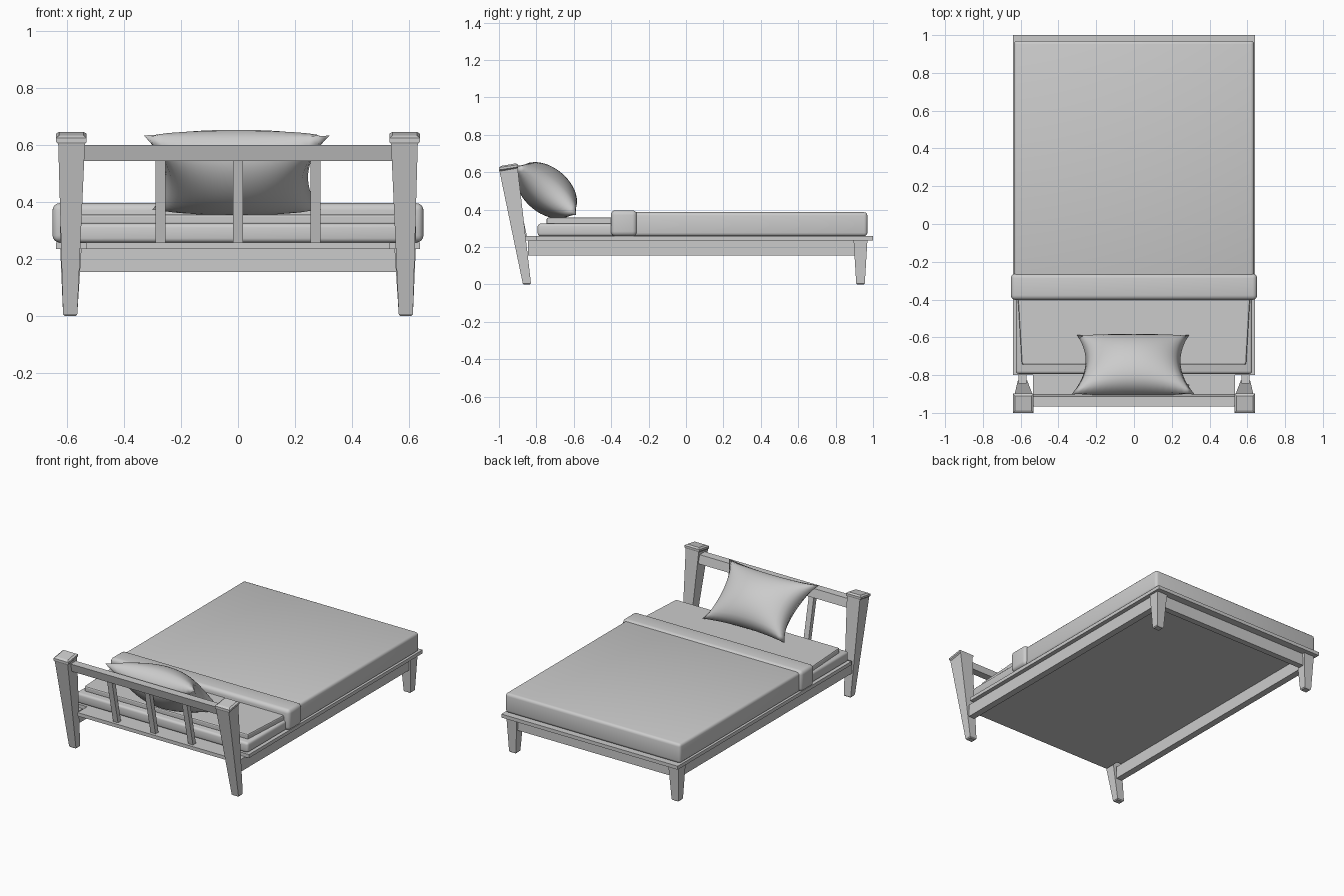
import bpy, bmesh
from mathutils import Matrix, Vector

if "Cube" in bpy.data.objects:
    bpy.data.objects.remove(bpy.data.objects["Cube"], do_unlink=True)

GREY = (0.6, 0.6, 0.6, 1)
grey = bpy.data.materials.new("plain grey")
grey.use_nodes = True
grey.diffuse_color = GREY
grey.node_tree.nodes["Principled BSDF"].inputs["Base Color"].default_value = GREY


def finish(name, bm, bevel=0, segments=1, smooth=False):
    bmesh.ops.recalc_face_normals(bm, faces=bm.faces)
    mesh = bpy.data.meshes.new(name)
    bm.to_mesh(mesh)
    bm.free()
    mesh.materials.append(grey)
    obj = bpy.data.objects.new(name, mesh)
    bpy.context.collection.objects.link(obj)
    if bevel:
        mod = obj.modifiers.new("soft edges", "BEVEL")
        mod.width, mod.segments = bevel, segments
    if smooth:
        for poly in mesh.polygons:
            poly.use_smooth = True
    return obj


def loft(name, rings, **style):
    """Stack rectangles (x0, x1, y0, y1, z front, z back) into a solid."""
    bm = bmesh.new()
    loops = []
    for x0, x1, y0, y1, zf, zb in rings:
        corners = [(x0, y0, zf), (x1, y0, zf), (x1, y1, zb), (x0, y1, zb)]
        loops.append([bm.verts.new(c) for c in corners])
    bm.faces.new(loops[0])
    bm.faces.new(loops[-1])
    for low, high in zip(loops, loops[1:]):
        for i in range(4):
            j = (i + 1) % 4
            bm.faces.new((low[i], low[j], high[j], high[i]))
    return finish(name, bm, **style)


def box(name, x0, x1, y0, y1, z0, z1, **style):
    return loft(name, [(x0, x1, y0, y1, z, z) for z in (z0, z1)], **style)


def mirrored(name, rings):
    loft("left_" + name, rings)
    loft("right_" + name, [(-b, -a, *rest) for a, b, *rest in rings])


# Leaning head posts with chamfered caps
mirrored("head_post", [
    (0.57, 0.61, -0.868, -0.834, 0, 0),
    (0.565, 0.615, -0.873, -0.829, 0.006, 0.006),
    (0.538, 0.632, -0.997, -0.9, 0.605, 0.622),
    (0.532, 0.64, -1.0, -0.898, 0.612, 0.628),
    (0.532, 0.64, -1.0, -0.898, 0.625, 0.64),
    (0.543, 0.629, -0.987, -0.91, 0.634, 0.647)])

# Short tapered foot legs
mirrored("foot_leg", [
    (0.57, 0.61, 0.914, 0.952, 0, 0),
    (0.565, 0.615, 0.91, 0.956, 0.006, 0.006),
    (0.55, 0.625, 0.896, 0.97, 0.236, 0.236)])

# Under-frame rails and platform
mirrored("side_rail", [(0.568, 0.612, -0.845, 0.93, z, z) for z in (0.155, 0.236)])
box("foot_rail", -0.58, 0.58, 0.912, 0.952, 0.155, 0.236)
box("platform", -0.64, 0.64, -0.8, 1.0, 0.235, 0.258)
box("platform_head_end", -0.535, 0.535, -0.9, -0.8, 0.235, 0.258)

# Headboard rail and slats, sharing the lean of the posts
loft("headboard_rail", [(-0.545, 0.545, -0.95, -0.9, 0.545, 0.545),
                        (-0.545, 0.545, -0.965, -0.912, 0.6, 0.6)])
for label, x in (("right", -0.272), ("middle", 0), ("left", 0.272)):
    loft(label + "_slat", [(x - 0.018, x + 0.018, -0.88, -0.85, 0.255, 0.255),
                           (x - 0.018, x + 0.018, -0.945, -0.912, 0.55, 0.55)])

# Bedding
box("mattress", -0.626, 0.626, -0.793, 0.93, 0.258, 0.325,
    bevel=0.015, segments=3, smooth=True)
sheet = box("sheet", -0.62, 0.62, -0.745, -0.3, 0.32, 0.357)
for v in sheet.data.vertices:
    if v.co.y < -0.7:
        v.co.x *= 0.957
soft = sheet.modifiers.new("soft edges", "BEVEL")
soft.width, soft.segments = 0.008, 2
box("blanket", -0.636, 0.636, -0.3, 0.97, 0.258, 0.386,
    bevel=0.018, segments=3, smooth=True)
box("blanket_fold", -0.652, 0.652, -0.402, -0.262, 0.258, 0.396,
    bevel=0.025, segments=4, smooth=True)

# Plump pillow with pulled-in sides, leaning on the headboard
N = 20
down = Vector((0, 0.77, -0.64))
out = Vector((0, 0.64, 0.77))
place = Matrix((Vector((1, 0, 0)), down, out)).transposed().to_4x4()
place.translation = (-0.005, -0.745, 0.503)
bm = bmesh.new()
for side in (1, -1):
    grid = []
    for i in range(N + 1):
        row = []
        for j in range(N + 1):
            u, v = 2 * i / N - 1, 2 * j / N - 1
            x = u * (0.312 - 0.06 * (1 - v * v) - 0.015 * v)
            y = v * (0.205 - 0.02 * (1 - u * u))
            z = side * 0.122 * ((1 - u * u) * (1 - v * v)) ** 0.5
            row.append(bm.verts.new((x, y, z)))
        grid.append(row)
    for i in range(N):
        for j in range(N):
            bm.faces.new((grid[i][j], grid[i + 1][j], grid[i + 1][j + 1], grid[i][j + 1]))
bmesh.ops.remove_doubles(bm, verts=bm.verts, dist=0.0001)
bmesh.ops.transform(bm, matrix=place, verts=bm.verts)
finish("pillow", bm, smooth=True)
